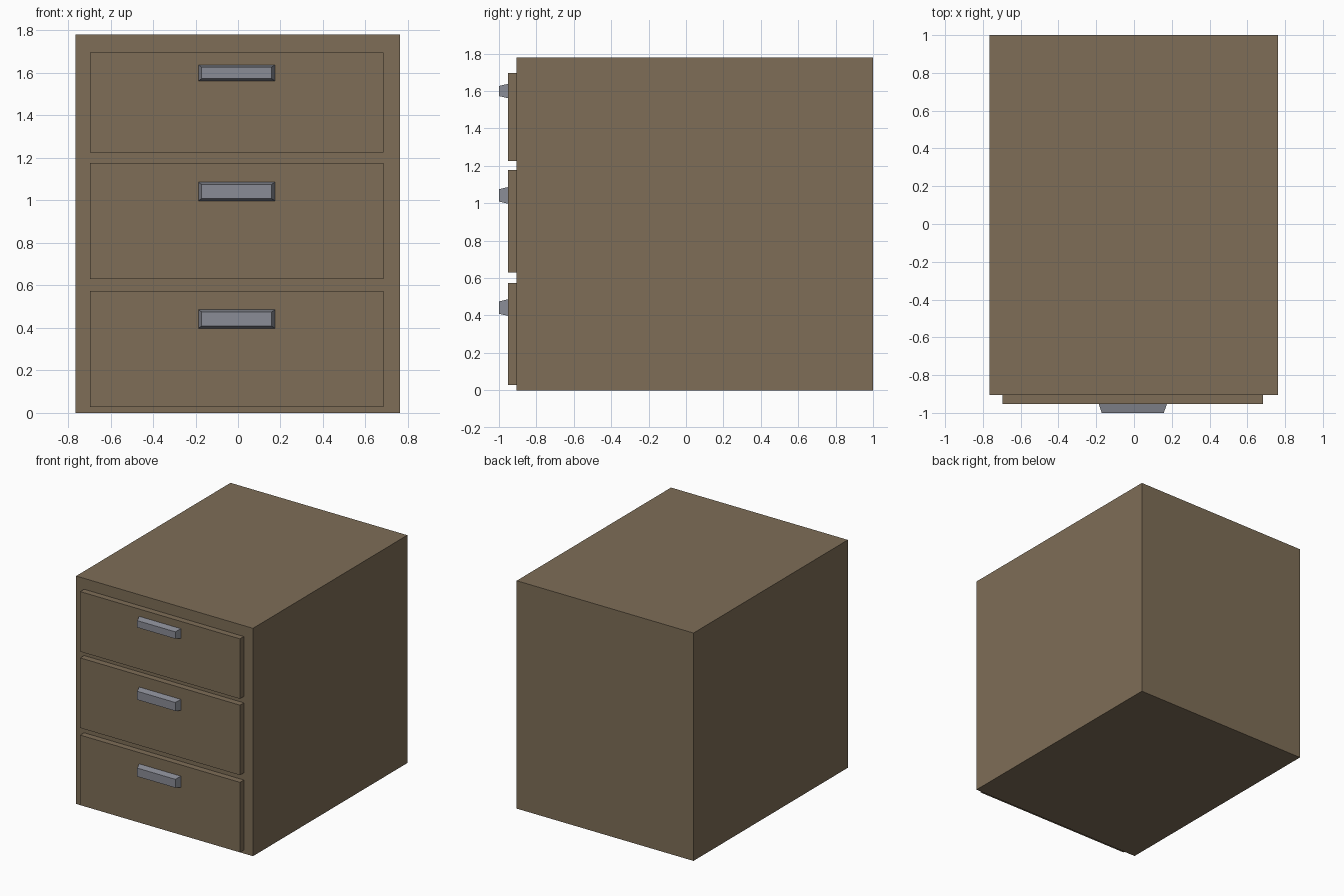
import bpy, bmesh

if "Cube" in bpy.data.objects:
    bpy.data.objects.remove(bpy.data.objects["Cube"])


def material(name, rgb):
    m = bpy.data.materials.new(name)
    m.diffuse_color = (*rgb, 1)
    m.use_nodes = True
    m.node_tree.nodes["Principled BSDF"].inputs["Base Color"].default_value = m.diffuse_color
    return m


wood = material("brown_wood", (0.21, 0.155, 0.095))
metal = material("grey_metal", (0.255, 0.265, 0.305))


def box(name, x, y, z, mat, taper=(0, 0)):
    """Box from (min, max) ranges; taper insets the front (-y) face in x and z."""
    bm = bmesh.new()
    bmesh.ops.create_cube(bm, size=1)
    for v in bm.verts:
        sx, sy, sz = (1 if c > 0 else 0 for c in v.co)
        tx, tz = taper if sy == 0 else (0, 0)
        v.co = (x[sx] + (tx, -tx)[sx], y[sy], z[sz] + (tz, -tz)[sz])
    mesh = bpy.data.meshes.new(name)
    bm.to_mesh(mesh)
    bm.free()
    mesh.materials.append(mat)
    obj = bpy.data.objects.new(name, mesh)
    bpy.context.collection.objects.link(obj)
    return obj


# Cabinet body
box("cabinet_body", (-0.765, 0.763), (-0.905, 1.0), (0, 1.78), wood)

# Drawer fronts with tapered pulls
drawers = [
    ("top", (1.226, 1.695), (1.562, 1.638)),
    ("middle", (0.63, 1.177), (0.998, 1.086)),
    ("bottom", (0.027, 0.574), (0.398, 0.486)),
]
for name, panel_z, pull_z in drawers:
    box(name + "_drawer_front", (-0.697, 0.684), (-0.953, -0.905), panel_z, wood)
    box(name + "_drawer_handle", (-0.187, 0.174), (-1.0, -0.953), pull_z, metal,
        taper=(0.016, 0.011))
